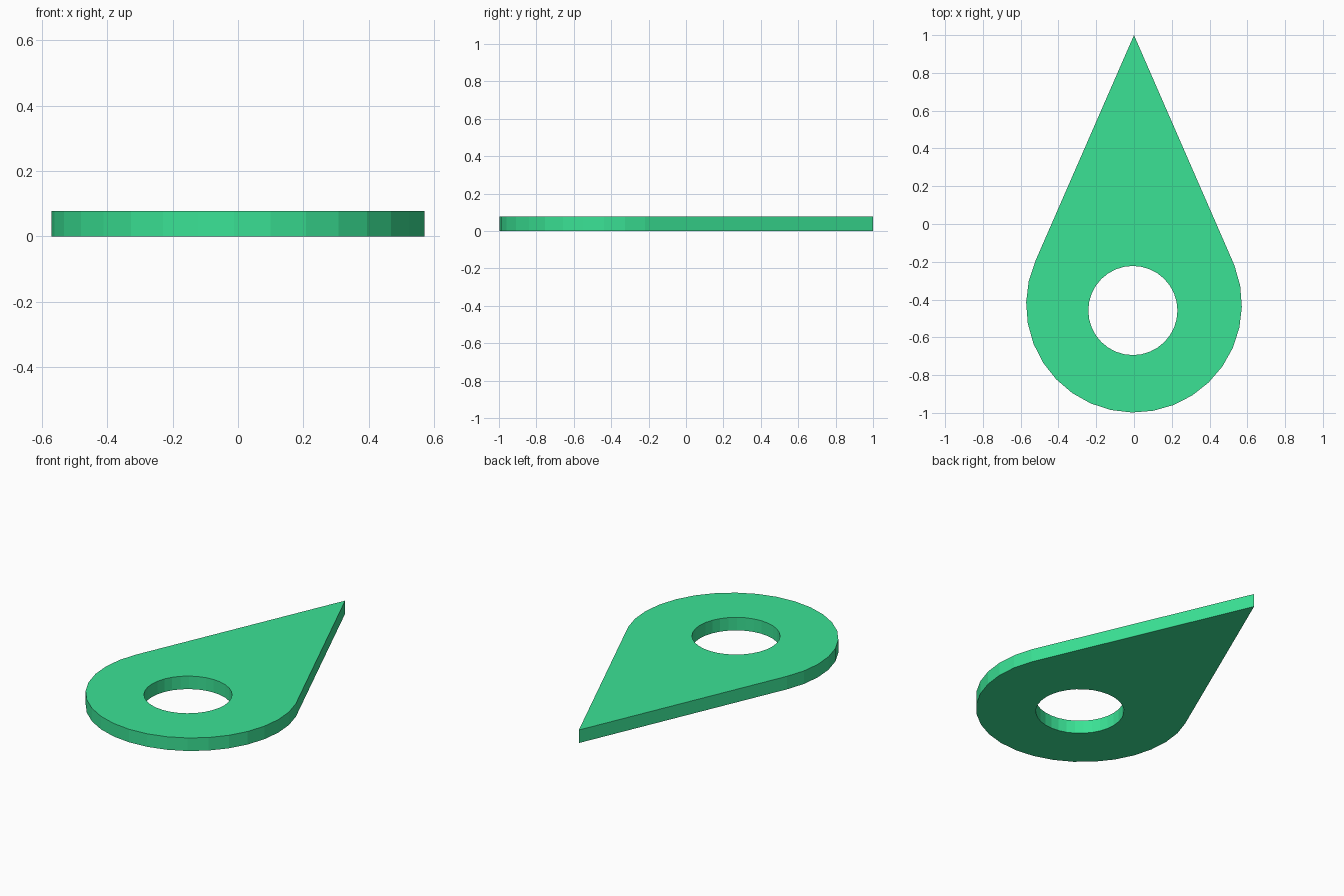
import bpy
from math import sin, cos, radians

if "Cube" in bpy.data.objects:
    bpy.data.objects.remove(bpy.data.objects["Cube"])

THICK = 0.077


def arc(cx, cy, r, start, step, count):
    return [(cx + r * cos(radians(start + i * step)),
             cy + r * sin(radians(start + i * step))) for i in range(count)]


# Teardrop outline: faceted round end closing to a sharp tip
outline = [(0.0, 1.0)] + arc(0, -0.427, 0.571, 156.3, 11.25, 21)
# Round through-hole, set slightly below the centre of the round end
hole = arc(-0.006, -0.458, 0.236, 0, 11.25, 32)

# Filled flat curve extruded into a plate
curve = bpy.data.curves.new("teardrop_plate", 'CURVE')
curve.dimensions = '2D'
curve.fill_mode = 'BOTH'
curve.extrude = THICK / 2
for pts in (outline, hole):
    spline = curve.splines.new('POLY')
    spline.points.add(len(pts) - 1)
    for point, (x, y) in zip(spline.points, pts):
        point.co = (x, y, 0, 1)
    spline.use_cyclic_u = True

plate = bpy.data.objects.new("teardrop_plate", curve)
bpy.context.collection.objects.link(plate)
plate.location.z = THICK / 2

# Green finish
green = bpy.data.materials.new("green")
green.diffuse_color = (0.043, 0.76, 0.30, 1)
green.use_nodes = True
green.node_tree.nodes["Principled BSDF"].inputs["Base Color"].default_value = green.diffuse_color
curve.materials.append(green)

# Convert to a flat-shaded mesh
bpy.context.view_layer.objects.active = plate
plate.select_set(True)
bpy.ops.object.convert(target='MESH')
bpy.ops.object.shade_flat()
